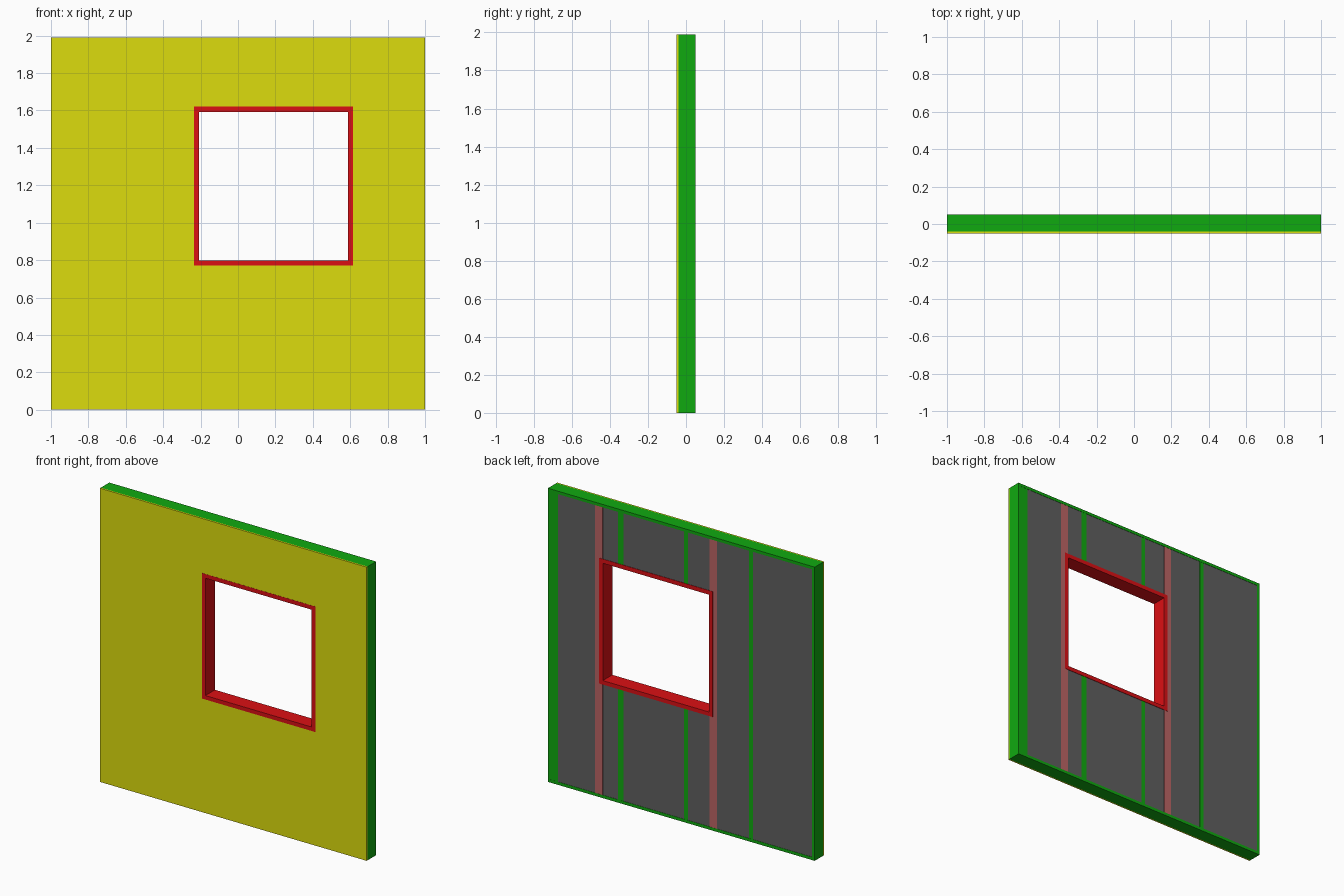
import bpy, bmesh

if "Cube" in bpy.data.objects:
    bpy.data.objects.remove(bpy.data.objects["Cube"])

W, H = 1.0, 1.99              # half width, height
FRONT, BACK = -0.05, 0.05     # wall faces
SKIN = 0.01                   # front sheet thickness
T = 0.02                      # plate thickness
OUTER = (-0.235, 0.615, 0.77, 1.62)    # window frame outside: x0, x1, z0, z1
INNER = (-0.208, 0.588, 0.797, 1.592)  # window opening


def material(name, rgb):
    m = bpy.data.materials.new(name)
    m.diffuse_color = (*rgb, 1)
    m.use_nodes = True
    m.node_tree.nodes["Principled BSDF"].inputs["Base Color"].default_value = m.diffuse_color
    return m


YELLOW = material("yellow", (0.72, 0.72, 0.004))
GREEN = material("green", (0.005, 0.40, 0.005))
RED = material("red", (0.71, 0.005, 0.007))
PINK = material("faded_red", (0.50, 0.13, 0.13))
DARK = material("dark_grey", (0.115, 0.115, 0.115))


def finish(name, bm, mat):
    bmesh.ops.recalc_face_normals(bm, faces=bm.faces)
    mesh = bpy.data.meshes.new(name)
    bm.to_mesh(mesh)
    bm.free()
    mesh.materials.append(mat)
    bpy.context.collection.objects.link(bpy.data.objects.new(name, mesh))


def box(name, x0, x1, y0, y1, z0, z1, mat):
    bm = bmesh.new()
    bmesh.ops.create_cube(bm, size=1)
    for v in bm.verts:
        v.co = (x1 if v.co.x > 0 else x0,
                y1 if v.co.y > 0 else y0,
                z1 if v.co.z > 0 else z0)
    finish(name, bm, mat)


def ring(name, outer, inner, y0, y1, mat):
    """Rectangular slab with a rectangular hole, facing y."""
    bm = bmesh.new()

    def loop(r, y):
        x0, x1, z0, z1 = r
        return [bm.verts.new((x, y, z))
                for x, z in ((x0, z0), (x1, z0), (x1, z1), (x0, z1))]

    loops = [loop(outer, y0), loop(outer, y1), loop(inner, y1), loop(inner, y0)]
    for a, b in zip(loops, loops[1:] + loops[:1]):
        for i in range(4):
            j = (i + 1) % 4
            bm.faces.new((a[i], a[j], b[j], b[i]))
    finish(name, bm, mat)


# Front sheet and insulation core, both open at the window
ring("front_sheet", (-W, W, 0, H), OUTER, FRONT, FRONT + SKIN, YELLOW)
ring("insulation", (-W + T, W - T, T, H - T), OUTER,
     FRONT + SKIN, BACK - 0.002, DARK)

# Timber border: plates and end studs
y0 = FRONT + SKIN
ring("timber_border", (-W, W, 0, H), (-W + T, W - T, T, H - T), y0, BACK, GREEN)

# Regular studs, interrupted where they meet the window
for i, (x0, x1) in enumerate(((-0.535, -0.505), (-0.05, -0.02),
                              (0.435, 0.475), (0.925, 0.98))):
    if OUTER[0] < x0 < OUTER[1]:
        box(f"stud_{i}_lower", x0, x1, y0, BACK - 0.001, T, OUTER[2], GREEN)
        box(f"stud_{i}_upper", x0, x1, y0, BACK - 0.001, OUTER[3], H - T, GREEN)
    else:
        box(f"stud_{i}", x0, x1, y0, BACK - 0.001, T, H - T, GREEN)

# Full-height studs beside the window
for side, x0, x1 in (("left", -0.265, -0.21), ("right", 0.59, 0.647)):
    box(f"window_stud_{side}", x0, x1, y0, BACK - 0.001, T, H - T, PINK)

# Window frame lining the opening
ring("window_frame", OUTER, INNER, FRONT - 0.001, BACK + 0.001, RED)
